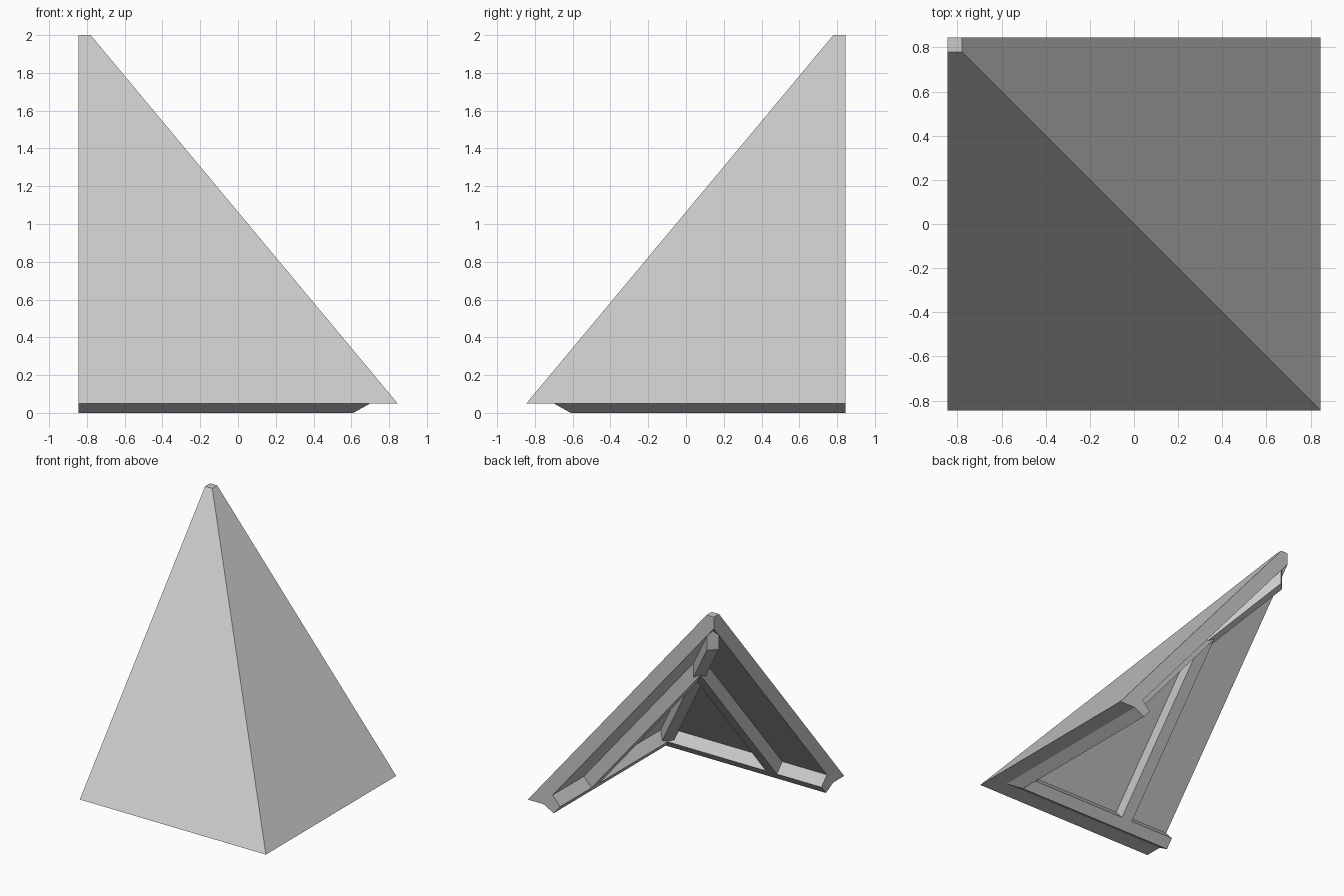
import bpy
import bmesh
from mathutils import Vector

cube = bpy.data.objects.get("Cube")
if cube:
    bpy.data.objects.remove(cube, do_unlink=True)

EDGE = 0.845                  # half width of the footprint
EAVE = 0.05                   # height of the roof's lower edge
INNER = 0.70                  # where the underside meets the eave
SLOPE = (2 - EAVE) / (0.78 + EDGE)


def underside(y):
    """Height of the front slope's underside at depth y."""
    return EAVE + (y + INNER) * SLOPE


grey = bpy.data.materials.new("plain_grey")
grey.use_nodes = True
grey.diffuse_color = (0.59, 0.59, 0.59, 1)
grey.node_tree.nodes["Principled BSDF"].inputs["Base Color"].default_value = grey.diffuse_color


def prism(name, start, end, swap=False):
    """Join two matching outlines into a solid; swap reflects it across the hip."""
    bm = bmesh.new()
    rings = []
    for outline in (start, end):
        pts = [(-y, -x, z) if swap else (x, y, z) for x, y, z in outline]
        rings.append([bm.verts.new(p) for p in pts])
    a, b = rings
    bm.faces.new(a)
    bm.faces.new(b)
    for i in range(len(a)):
        j = (i + 1) % len(a)
        bm.faces.new((a[i], a[j], b[j], b[i]))
    bmesh.ops.remove_doubles(bm, verts=bm.verts, dist=0.0005)
    bmesh.ops.recalc_face_normals(bm, faces=bm.faces)
    mesh = bpy.data.meshes.new(name)
    bm.to_mesh(mesh)
    bm.free()
    mesh.materials.append(grey)
    obj = bpy.data.objects.new(name, mesh)
    bpy.context.collection.objects.link(obj)
    return obj


def at_x(profile, x):
    return [(x, y, z) for y, z in profile]


def at_hip(profile):
    return [(-y, y, z) for y, z in profile]


# Cross-sections (depth, height) of the front half
panel = [(-EDGE, EAVE), (-INNER, EAVE), (EDGE, underside(EDGE)), (EDGE, 2), (0.78, 2)]
eave_beam = [(-INNER, EAVE), (-0.61, 0), (-0.55, 0.07), (-0.62, underside(-0.62))]
rafter = [(-0.64, underside(-0.64)), (-0.57, 0.046),
          (0.44, 0.046 + 1.01 * SLOPE), (0.40, underside(0.40))]

for side, swap in (("front", False), ("right", True)):
    # Sloping panel and eave beam, both mitred at the hip
    prism(side + "_roof_panel", at_x(panel, -EDGE), at_hip(panel), swap)
    prism(side + "_eave_beam", at_x(eave_beam, -EDGE), at_hip(eave_beam), swap)
    # Rafter up the middle of the slope
    prism(side + "_rafter", at_x(rafter, -0.44), at_x(rafter, -0.34), swap)

# Hip beam under the diagonal, with a ridged top that fits the corner
HALF = 0.032
DROP = 0.155


def hip_section(d):
    top = underside(d)
    low = top - DROP
    centre = Vector((-d, d, 0))
    section = [(-HALF, low), (HALF, low), (HALF, top - HALF * SLOPE),
               (0, top), (-HALF, top - HALF * SLOPE)]
    return [tuple(centre + Vector((s, s, z))) for s, z in section]


prism("hip_beam", hip_section(-0.58), hip_section(0.812))
